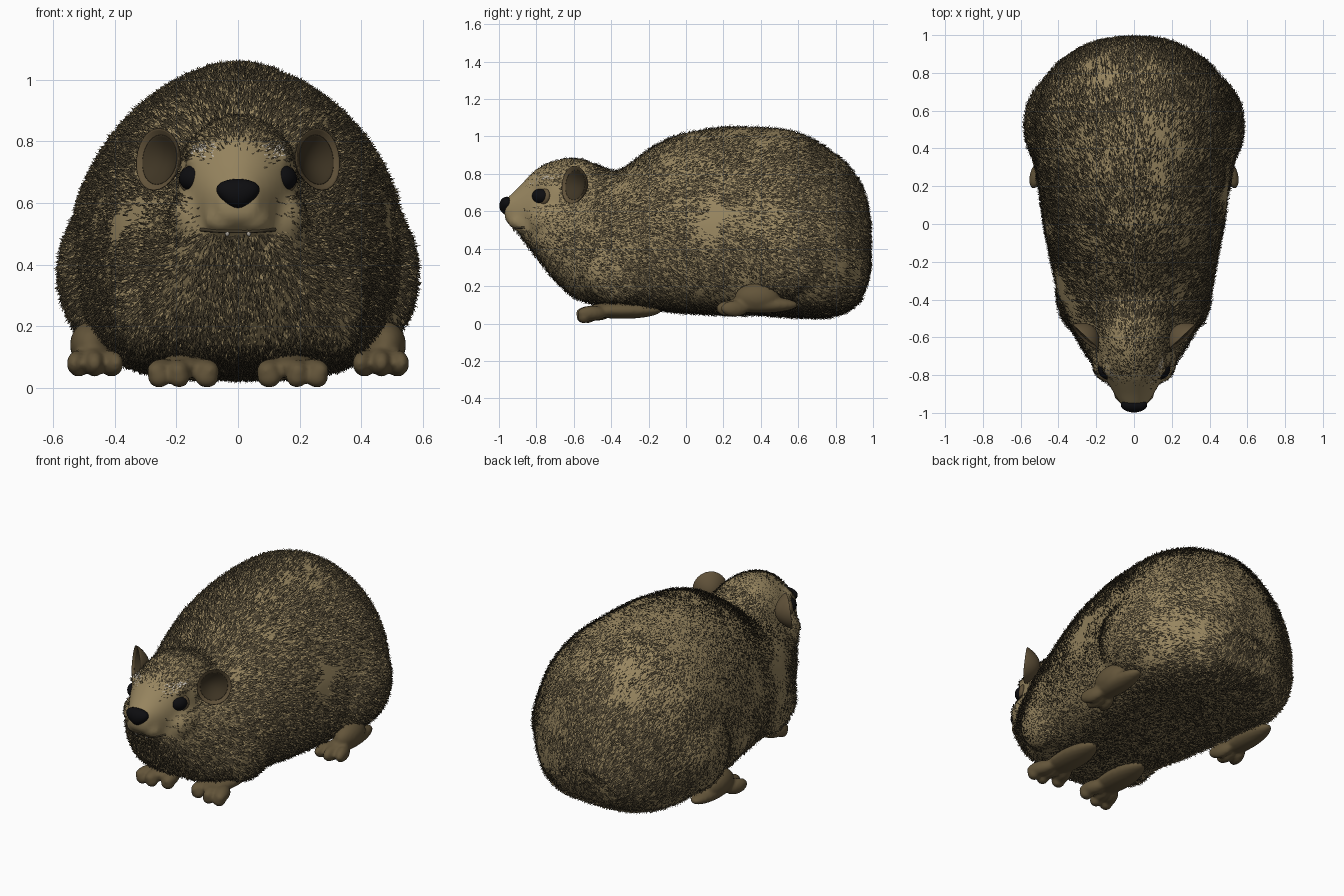
import bpy, bmesh, math, random
from mathutils import Vector, Matrix, noise
from mathutils.bvhtree import BVHTree

if "Cube" in bpy.data.objects:
    bpy.data.objects.remove(bpy.data.objects["Cube"])

random.seed(4)

def mat(name, r, g, b):
    m = bpy.data.materials.new(name)
    m.diffuse_color = (r, g, b, 1)
    m.use_nodes = True
    m.node_tree.nodes["Principled BSDF"].inputs["Base Color"].default_value = m.diffuse_color
    return m

TAN = mat("tan", .31, .235, .115)
DARK = mat("dark_fur", .06, .046, .025)
FOOT = mat("foot_brown", .125, .09, .042)
EAR = mat("ear_brown", .12, .085, .042)
INNER = mat("inner_ear", .05, .036, .018)
BLACK = mat("black", .004, .004, .005)
PALE = mat("pale", .5, .46, .40)

def add_obj(name, bm, mats, smooth=True):
    bmesh.ops.recalc_face_normals(bm, faces=bm.faces)
    me = bpy.data.meshes.new(name)
    bm.to_mesh(me)
    bm.free()
    for m in mats:
        me.materials.append(m)
    for p in me.polygons:
        p.use_smooth = smooth
    ob = bpy.data.objects.new(name, me)
    bpy.context.collection.objects.link(ob)
    return ob

def ball(bm, c, r, rot=None):
    m = Matrix.Translation(c) @ (rot or Matrix()) @ Matrix.Diagonal((*r, 1))
    return bmesh.ops.create_uvsphere(bm, u_segments=24, v_segments=16, radius=1, matrix=m)["verts"]

def loft(bm, rings, mid, low, up, n=36):
    """Skin closed cross-sections (y, bottom, top, half width) along y."""
    loops = []
    for y, zb, zt, w in rings:
        zm = zb + (zt - zb) * mid
        vs = []
        for i in range(n):
            a = 2 * math.pi * i / n
            c, s = math.cos(a), math.sin(a)
            if s >= 0:
                x, z = abs(c) ** up, zm + (zt - zm) * s
            else:
                x, z = abs(c) ** low, zm - (zm - zb) * abs(s) ** .85
            vs.append(bm.verts.new((math.copysign(x * w, c), y, z)))
        loops.append(vs)
    for a, b in zip(loops, loops[1:]):
        for i in range(n):
            j = (i + 1) % n
            bm.faces.new((a[i], a[j], b[j], b[i]))
    bm.faces.new(loops[0])
    bm.faces.new(loops[-1])

def fuse(ob, voxel, it):
    """Melt overlapping volumes into one smooth skin."""
    r = ob.modifiers.new("remesh", 'REMESH')
    r.mode, r.voxel_size, r.use_smooth_shade = 'VOXEL', voxel, True
    s = ob.modifiers.new("smooth", 'SMOOTH')
    s.factor, s.iterations = .5, it
    dg = bpy.context.evaluated_depsgraph_get()
    me = bpy.data.meshes.new_from_object(ob.evaluated_get(dg))
    ob.modifiers.clear()
    ob.data = me

# Body and head skin
bm = bmesh.new()
loft(bm, [(-.91, .505, .58, .07), (-.86, .44, .61, .12), (-.8, .365, .66, .18), (-.7, .235, .72, .245),
          (-.6, .14, .75, .305), (-.5, .11, .77, .36), (-.4, .1, .79, .40), (-.3, .09, .85, .42),
          (-.2, .08, .93, .435), (-.1, .07, .985, .455), (0, .06, 1.02, .475), (.2, .05, 1.05, .505),
          (.4, .05, 1.05, .53), (.55, .04, 1.035, .545), (.65, .035, 1.0, .53), (.75, .035, .94, .485),
          (.85, .06, .865, .40), (.93, .12, .76, .28), (.965, .2, .66, .19), (.982, .3, .55, .09)], .38, .55, 1.12)
loft(bm, [(-.97, .55, .66, .06), (-.9, .50, .725, .105), (-.82, .47, .81, .15), (-.75, .44, .855, .175),
          (-.65, .42, .885, .195), (-.55, .44, .88, .2), (-.45, .48, .835, .2), (-.35, .5, .8, .17)], .5, .8, 1)
for s in (-1, 1):
    ball(bm, (s * .42, .52, .37), (.16, .25, .24))        # haunch
    ball(bm, (s * .05, -.89, .545), (.062, .065, .045))   # upper lip
    ball(bm, (s * .15, -.72, .55), (.075, .12, .09))      # cheek
    ball(bm, (s * .12, -.755, .745), (.06, .06, .03))     # brow
    ball(bm, (s * .31, -.36, .29), (.10, .2, .18))        # shoulder
body = add_obj("body", bm, [TAN])
fuse(body, .02, 5)
me = body.data
me.calc_loop_triangles()
bvh = BVHTree.FromPolygons([v.co for v in me.vertices], [p.vertices for p in me.polygons])

def front_point(x, z):
    return bvh.ray_cast(Vector((x, -2, z)), Vector((0, 1, 0)))[0]

# Fur: slanted blades combed backward, in dark, tan and pale
tris = me.loop_triangles
picks = random.choices(range(len(tris)), weights=[t.area for t in tris], k=130000)
verts, faces, idx = [], [], []
for k in picks:
    t = tris[k]
    a, b, c = (me.vertices[i].co for i in t.vertices)
    u, v = random.random(), random.random()
    if u + v > 1:
        u, v = 1 - u, 1 - v
    p = a + (b - a) * u + (c - a) * v
    n = t.normal
    head = p.y < -.5 and p.z > .5
    x = abs(p.x)
    if p.y < -.80 and p.z > .5 and random.random() < min(1, (-p.y - .80) * 6 + .55):
        continue
    if p.y < -.68 and (x - .15) ** 2 + (p.z - .68) ** 2 < .0035:
        continue
    patch = noise.noise(p * 4.5) + .5 * noise.noise(p * 11)
    if p.z > .12 and random.random() < .22 + patch * .95:
        continue
    comb = Vector((0, 1, -.35))
    comb = comb - n * comb.dot(n)
    if comb.length < .3:
        comb = Vector((p.x, 0, p.z - .45)) * -n.y
    comb = comb.normalized() + Vector([random.uniform(-.4, .4) for _ in range(3)])
    length = random.uniform(.018, .031) * (.6 if head else 1)
    d = (comb * .9 + n * .42).normalized() * length
    side = d.cross(n).normalized() * (.0027 if head else .0035)
    q = p + n * .001
    i = len(verts)
    verts += [q - side, q + side, q + d]
    faces.append((i, i + 1, i + 2))
    if head and p.y < -.68 and .07 < x < .15 and .745 < p.z < .79 and random.random() < .6:
        idx.append(2)
    else:
        idx.append(1 if random.random() < .22 and p.z > .1 else 0)
fm = bpy.data.meshes.new("fur")
fm.from_pydata(verts, [], faces)
for m in (DARK, TAN, PALE):
    fm.materials.append(m)
fm.polygons.foreach_set("material_index", idx)
bpy.context.collection.objects.link(bpy.data.objects.new("fur", fm))

# Nose: broad top narrowing to the lip
bm = bmesh.new()
for v in ball(bm, (0, 0, 0), (.066, .04, .048)):
    v.co.x *= 1 + v.co.z * 8
    v.co += Vector((0, -.958, .63))
add_obj("nose", bm, [BLACK])

# Mouth line following the muzzle surface
cu = bpy.data.curves.new("mouth", 'CURVE')
cu.dimensions, cu.bevel_depth, cu.bevel_resolution = '3D', .006, 2
sp = cu.splines.new('POLY')
sp.points.add(24)
for q, x in zip(sp.points, range(-12, 13)):
    q.co = (*front_point(x / 100, .508 + .00004 * x * x), 1)
cu.materials.append(DARK)
bpy.context.collection.objects.link(bpy.data.objects.new("mouth", cu))

for s, side in ((-1, "left"), (1, "right")):
    # Teeth
    bm = bmesh.new()
    ball(bm, front_point(s * .035, .508) + Vector((0, .002, -.002)), (.008, .008, .014))
    add_obj(side + "_tooth", bm, [PALE])

    # Eye set into a dark lid
    look = Vector((s * .68, -.72, .15)).to_track_quat('Z', 'Y').to_matrix().to_4x4()
    c = Vector((s * .142, -.775, .68))
    bm = bmesh.new()
    ball(bm, c, (.053, .043, .045), look)
    add_obj(side + "_eye", bm, [BLACK])
    bm = bmesh.new()
    ball(bm, c, (.064, .052, .024), look)
    add_obj(side + "_eyelid", bm, [EAR])

    # Cupped ear with a darker hollow
    face = Vector((s * .68, -.72, .12)).to_track_quat('Z', 'Y').to_matrix().to_4x4()
    place = Matrix.Translation((s * .243, -.58, .738)) @ face
    for name, r, thick, lift, m in (("_ear", .1, .016, -.03, EAR), ("_inner_ear", .08, .008, -.019, INNER)):
        bm = bmesh.new()
        for v in ball(bm, (0, 0, 0), (r * .96, r * 1.02, thick)):
            v.co.z += 6 * (v.co.x ** 2 + v.co.y ** 2) + lift
            v.co = place @ v.co
        add_obj(side + name, bm, [m])

    # Front foot: long sole with three spread toes
    bm = bmesh.new()
    ball(bm, (s * .17, -.34, .07), (.085, .21, .045))
    for dx, y, w in ((-.06, -.48, .045), (.018, -.505, .04), (.075, -.50, .042)):
        turn = Matrix.Rotation(s * dx * 5, 4, 'Z')
        ball(bm, (s * (.17 + dx), y, .055), (w, .085, .04), turn)
        ball(bm, (s * (.17 + dx * 1.15), y - .045, .035), (w * .85, .035, .034))
    fuse(add_obj(side + "_front_foot", bm, [FOOT]), .01, 3)

    # Hind foot with ankle
    bm = bmesh.new()
    ball(bm, (s * .465, .40, .10), (.066, .2, .045))
    ball(bm, (s * .48, .38, .14), (.065, .12, .075))
    for dx, y in ((-.055, .25), (.0, .235), (.052, .26)):
        turn = Matrix.Rotation(s * dx * 5, 4, 'Z')
        ball(bm, (s * (.465 + dx), y, .08), (.034, .075, .043), turn)
    fuse(add_obj(side + "_hind_foot", bm, [FOOT]), .01, 3)
